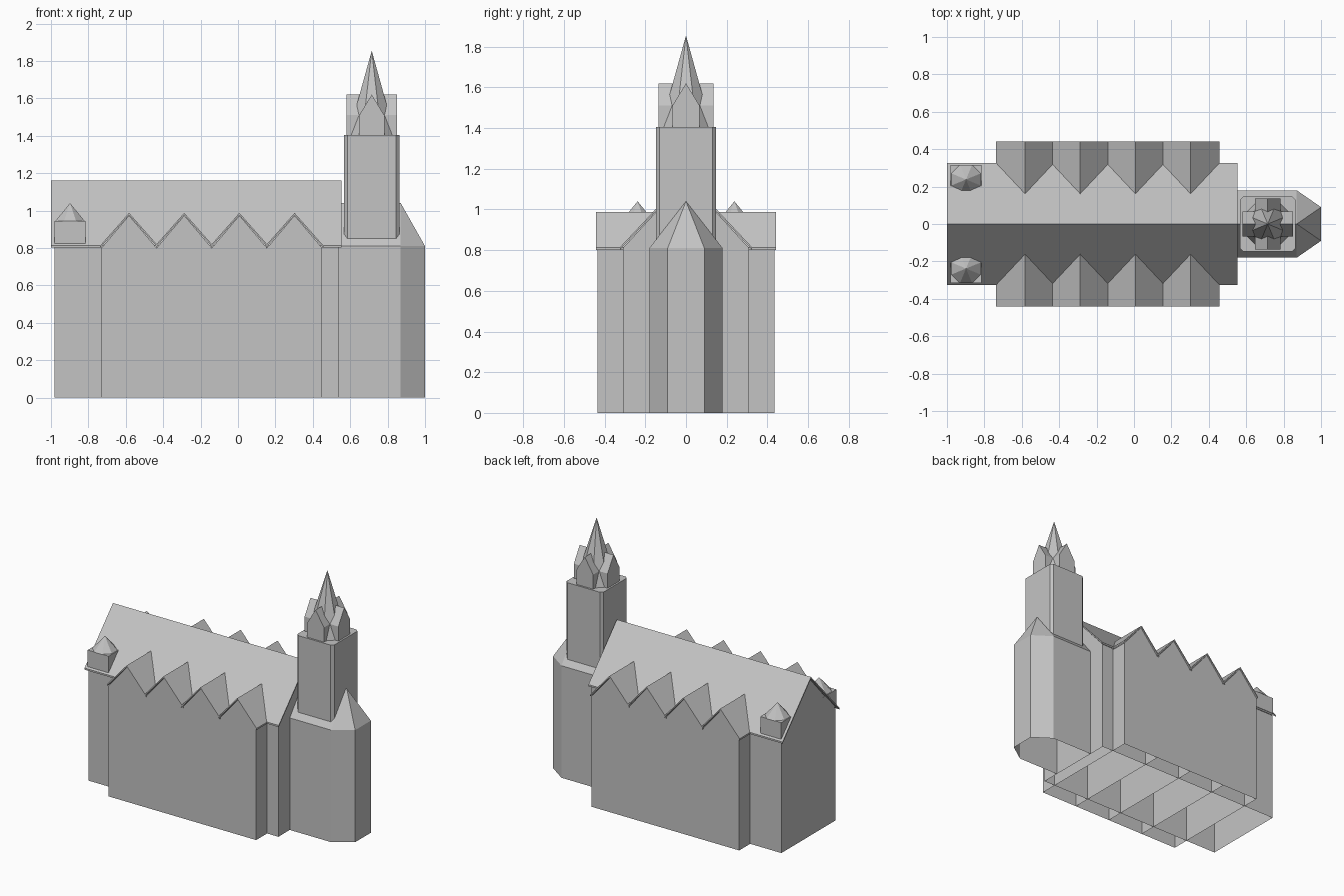
import bpy, bmesh, math
from mathutils import Vector

old = bpy.data.objects.get("Cube")
if old:
    bpy.data.objects.remove(old, do_unlink=True)

stone = bpy.data.materials.new("pale_grey_stone")
stone.use_nodes = True
GREY = (0.55, 0.55, 0.55, 1)
stone.diffuse_color = GREY
stone.node_tree.nodes["Principled BSDF"].inputs["Base Color"].default_value = GREY


def finish(name, bm, open_bottom=False):
    bmesh.ops.recalc_face_normals(bm, faces=bm.faces[:])
    bm.normal_update()
    if open_bottom:
        low = [f for f in bm.faces if f.normal.z < -0.99]
        bmesh.ops.delete(bm, geom=low, context='FACES_ONLY')
    mesh = bpy.data.meshes.new(name)
    bm.to_mesh(mesh)
    bm.free()
    mesh.materials.append(stone)
    obj = bpy.data.objects.new(name, mesh)
    bpy.context.collection.objects.link(obj)
    return obj


def prism(name, profile, start, end, axis, open_bottom=False):
    """Extrude a 2D profile from start to end along axis x, y or z."""
    def place(p, t):
        return {"x": (t, p[0], p[1]), "y": (p[0], t, p[1]), "z": (p[0], p[1], t)}[axis]
    bm = bmesh.new()
    face = bm.faces.new([bm.verts.new(place(p, start)) for p in profile])
    side = bmesh.ops.extrude_face_region(bm, geom=[face])
    move = Vector(place((0, 0), end - start))
    bmesh.ops.translate(bm, vec=move, verts=[g for g in side["geom"] if isinstance(g, bmesh.types.BMVert)])
    return finish(name, bm, open_bottom)


def house(mid, half, bottom, eave, peak):
    return [(mid - half, bottom), (mid + half, bottom), (mid + half, eave),
            (mid, peak), (mid - half, eave)]


def roof(mid, half, eave, peak, t=0.012):
    return [(mid - half, eave), (mid, peak), (mid + half, eave),
            (mid + half, eave - t), (mid, peak - t), (mid - half, eave - t)]


def pyramid(name, sides, radius, bottom, top, x, y):
    bm = bmesh.new()
    bmesh.ops.create_cone(bm, cap_ends=True, segments=sides, radius1=radius,
                          radius2=0, depth=top - bottom)
    obj = finish(name, bm)
    obj.location = (x, y, (top + bottom) / 2)
    obj.rotation_euler.z = math.pi / sides
    return obj


# Nave with its overhanging roof
prism("nave_walls", house(0, 0.31, 0, 0.81, 1.148), -0.98, 0.54, "x", True)
prism("nave_roof", roof(0, 0.325, 0.814, 1.16), -1.0, 0.553, "x")

# Row of transverse gabled bays
BAY = 0.295
for i in range(4):
    mid = -0.5825 + BAY * i
    prism(f"bay_walls_{i + 1}", house(mid, BAY / 2, 0, 0.8, 0.974), -0.435, 0.435, "y", True)
    prism(f"bay_roof_{i + 1}", roof(mid, BAY / 2 + 0.008, 0.812, 0.988), -0.442, 0.442, "y")

# Faceted end chapel under the tower
outline = [(0.54, -0.18), (0.87, -0.18), (1.0, -0.09), (1.0, 0.09), (0.87, 0.18), (0.54, 0.18)]
prism("chapel_walls", outline, 0, 0.81, "z", True)
bm = bmesh.new()
e = [bm.verts.new((x, y, 0.81)) for x, y in outline]
back, tip = bm.verts.new((0.54, 0, 1.04)), bm.verts.new((0.87, 0, 1.04))
for f in [(e[0], e[1], tip, back), (e[1], e[2], tip), (e[2], e[3], tip),
          (e[3], e[4], tip), (e[4], e[5], back, tip), (e[5], e[0], back), e]:
    bm.faces.new(f)
finish("chapel_roof", bm)

# Tower shaft with chamfered corners
TX, R, C = 0.715, 0.148, 0.018
corners = []
for sx, sy in [(1, 1), (-1, 1), (-1, -1), (1, -1)]:
    pair = [(TX + sx * R, sy * (R - C)), (TX + sx * (R - C), sy * R)]
    corners += pair if sx * sy > 0 else pair[::-1]
prism("tower_shaft", corners, 0.82, 1.405, "z")

# Spire and the crossed gables at its foot
pyramid("spire", 8, 0.135, 1.405, 1.855, TX, 0)
prism("spire_gables_front_back", house(TX, 0.067, 1.405, 1.51, 1.62), -0.135, 0.135, "y")
prism("spire_gables_sides", house(0, 0.067, 1.405, 1.51, 1.62), TX - 0.135, TX + 0.135, "x")

# Pair of small roof turrets
for side, s in (("left", 1), ("right", -1)):
    base = [(-0.982, s * 0.165), (-0.815, s * 0.165), (-0.815, s * 0.315), (-0.982, s * 0.315)]
    prism(f"turret_base_{side}", base, 0.825, 0.945, "z")
    pyramid(f"turret_cap_{side}", 8, 0.085, 0.944, 1.04, -0.898, s * 0.238)
